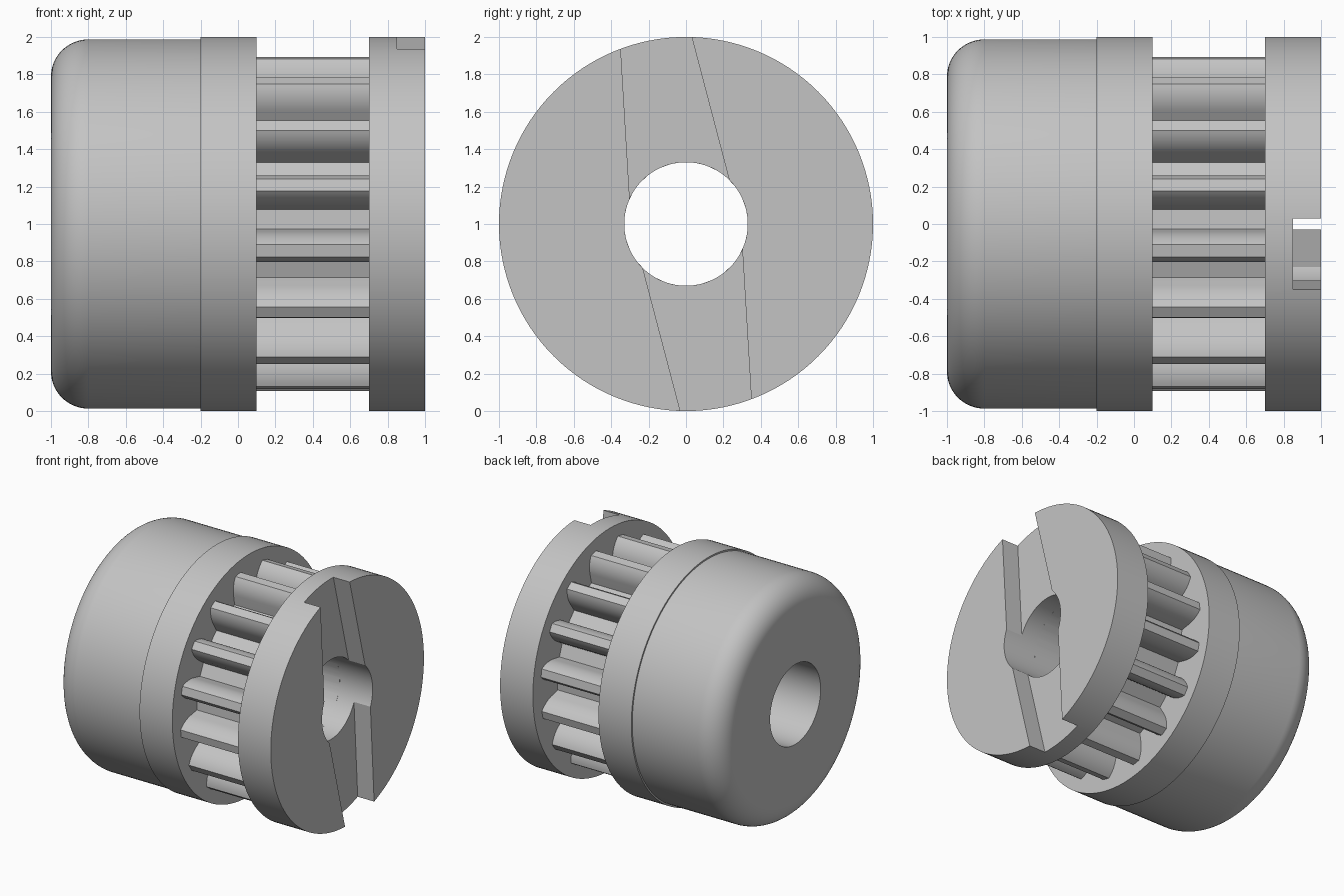
import bpy, bmesh
from math import sin, cos, pi, radians, asin, atan2, hypot

if "Cube" in bpy.data.objects:
    bpy.data.objects.remove(bpy.data.objects["Cube"])

BORE, RIM, AXIS_Z = 0.33, 1.0, 1.0
SEGMENTS = 128

grey = bpy.data.materials.new("plain_grey")
grey.use_nodes = True
colour = (0.55, 0.55, 0.55, 1)
grey.diffuse_color = colour
grey.node_tree.nodes["Principled BSDF"].inputs["Base Color"].default_value = colour


def finish(name, bm):
    """Turn a bmesh into a shaded object whose axle lies along x."""
    bmesh.ops.recalc_face_normals(bm, faces=bm.faces)
    mesh = bpy.data.meshes.new(name)
    bm.to_mesh(mesh)
    bm.free()
    mesh.materials.append(grey)
    obj = bpy.data.objects.new(name, mesh)
    obj.location.z = AXIS_Z
    bpy.context.collection.objects.link(obj)
    return obj


def activate(obj):
    bpy.ops.object.select_all(action='DESELECT')
    obj.select_set(True)
    bpy.context.view_layer.objects.active = obj


def smooth(obj):
    activate(obj)
    bpy.ops.object.shade_smooth_by_angle(angle=radians(25))


def bridge_rings(bm, rings):
    """Join closed rings of equal length, the last one back to the first."""
    for a, b in zip(rings, rings[1:] + rings[:1]):
        n = len(a)
        for i in range(n):
            j = (i + 1) % n
            bm.faces.new((a[i], a[j], b[j], b[i]))


def turned_ring(name, profile):
    """Revolve a closed (x, radius) profile around the axle."""
    bm = bmesh.new()
    angles = [2 * pi * i / SEGMENTS for i in range(SEGMENTS)]
    rings = [[bm.verts.new((x, r * cos(a), r * sin(a))) for a in angles]
             for x, r in profile]
    bridge_rings(bm, rings)
    return finish(name, bm)


def box_profile(x0, x1, r):
    return [(x0, BORE), (x0, r), (x1, r), (x1, BORE)]


# Hub with a rounded outer edge
hub_r, fillet, steps = 0.987, 0.2, 16
rounded = [(-1 + fillet * (1 - cos(t)), hub_r - fillet * (1 - sin(t)))
           for t in (pi / 2 * i / steps for i in range(steps + 1))]
smooth(turned_ring("hub", [(-1, BORE)] + rounded + [(-0.2, hub_r), (-0.2, BORE)]))

# Flange beside the hub
smooth(turned_ring("inner_flange", box_profile(-0.2, 0.1, RIM)))

# Toothed drum: narrow lands, convex flanks, short straight roots
TEETH, PHASE = 16, radians(13.35)
tip_r, tip_w, shoulder_r, root_r, root_w = 0.9, 0.033, 0.76, 0.675, 0.081
rise, spread = tip_r - shoulder_r, root_w - tip_w
flank_r = (rise ** 2 + spread ** 2) / (2 * spread)
sweep = asin(rise / flank_r)
half = [(root_r, root_w)]
for i in range(9):
    t = sweep * i / 8
    half.append((shoulder_r + flank_r * sin(t), root_w - flank_r * (1 - cos(t))))
tooth = [(h, -w) for h, w in half] + [(h, w) for h, w in reversed(half)]
polar = [(hypot(h, w), atan2(w, h) + PHASE + 2 * pi * k / TEETH)
         for k in range(TEETH) for h, w in tooth]

bm = bmesh.new()


def drum_ring(x, radius=None):
    # front is -y, so angles are measured from -y up to +z
    return [bm.verts.new((x, -(radius or r) * cos(a), (radius or r) * sin(a)))
            for r, a in polar]


bridge_rings(bm, [drum_ring(0.1, BORE), drum_ring(0.1),
                  drum_ring(0.7), drum_ring(0.7, BORE)])
smooth(finish("toothed_drum", bm))

# End flange with a skewed slot cut across its face
flange = turned_ring("slotted_flange", box_profile(0.7, 1.0, RIM))

bm = bmesh.new()
side = [(-0.359, 1.1), (0.004, 1.1), (0.293, 0)]
outline = side + [(-y, -z) for y, z in side]
face = bm.faces.new([bm.verts.new((0.85, y, z)) for y, z in outline])
pushed = bmesh.ops.extrude_face_region(bm, geom=[face])["geom"]
bmesh.ops.translate(bm, vec=(0.3, 0, 0),
                    verts=[v for v in pushed if isinstance(v, bmesh.types.BMVert)])
cutter = finish("slot_cutter", bm)
cutter.hide_render = True

activate(flange)
cut = flange.modifiers.new("slot", 'BOOLEAN')
cut.operation = 'DIFFERENCE'
cut.solver = 'EXACT'
cut.object = cutter
bpy.ops.object.modifier_apply(modifier=cut.name)
bpy.data.objects.remove(cutter)
smooth(flange)
